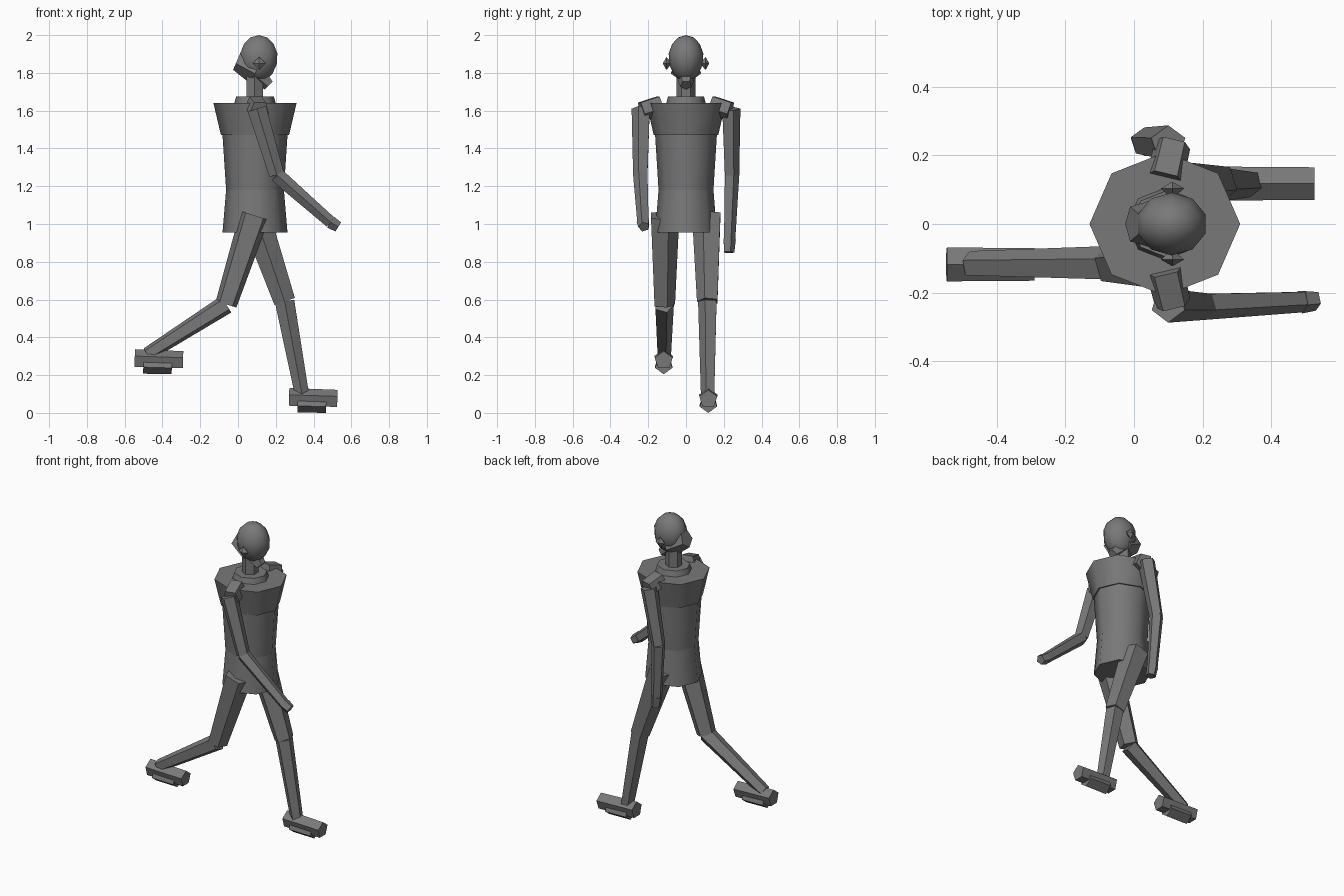
import bpy, bmesh, math
from mathutils import Vector

cube = bpy.data.objects.get("Cube")
if cube:
    bpy.data.objects.remove(cube, do_unlink=True)

grey = bpy.data.materials.new("mid_grey")
grey.use_nodes = True
colour = (0.19, 0.19, 0.19, 1)
grey.diffuse_color = colour
grey.node_tree.nodes["Principled BSDF"].inputs["Base Color"].default_value = colour


def finish(name, bm, smooth=False):
    bmesh.ops.recalc_face_normals(bm, faces=bm.faces)
    mesh = bpy.data.meshes.new(name)
    bm.to_mesh(mesh)
    bm.free()
    mesh.materials.append(grey)
    obj = bpy.data.objects.new(name, mesh)
    bpy.context.collection.objects.link(obj)
    if smooth:
        bpy.ops.object.select_all(action="DESELECT")
        obj.select_set(True)
        bpy.context.view_layer.objects.active = obj
        bpy.ops.object.shade_smooth_by_angle(angle=math.radians(50))
    return obj


def segment(name, a, b, ra, rb, sides=5, ridge=(0, 1, 0), squash=1.0, smooth=False):
    """Tapered prism from a to b, with one edge turned towards ridge."""
    a, b = Vector(a), Vector(b)
    axis = (b - a).normalized()
    u = Vector(ridge)
    u = (u - axis * u.dot(axis)).normalized()
    v = axis.cross(u)
    bm = bmesh.new()
    rings = []
    for centre, r in ((a, ra), (b, rb)):
        ring = []
        for i in range(sides):
            t = math.tau * i / sides
            ring.append(bm.verts.new(centre + r * (u * math.cos(t) + v * math.sin(t) * squash)))
        rings.append(ring)
        bm.faces.new(ring)
    for i in range(sides):
        j = (i + 1) % sides
        bm.faces.new((rings[0][i], rings[0][j], rings[1][j], rings[1][i]))
    return finish(name, bm, smooth)


# Torso: stacked eight-sided drums
CX = 0.09
for name, z0, z1, r0, r1 in (("hips", 0.955, 1.18, 0.172, 0.153),
                             ("waist", 1.18, 1.47, 0.153, 0.172),
                             ("chest", 1.47, 1.64, 0.18, 0.22),
                             ("collar", 1.64, 1.675, 0.11, 0.1)):
    segment(name, (CX, 0, z0), (CX, 0, z1), r0, r1, 8, (1, 0, 0), 0.95, True)
segment("neck", (0.088, 0, 1.66), (0.088, 0, 1.8), 0.05, 0.05, 6, (0, 1, 0))

# Head
bm = bmesh.new()
bmesh.ops.create_uvsphere(bm, u_segments=10, v_segments=7, radius=1)
for vert in bm.verts:
    x, y, z = vert.co
    narrow = 1 + 0.12 * min(z, 0)
    vert.co = (0.11 + 0.106 * x * narrow, 0.094 * y * narrow, 1.875 + 0.125 * z)
finish("head", bm, True)
segment("back_of_head", (0.10, 0, 1.82), (-0.005, 0, 1.865), 0.085, 0.053, 5, (0, 0, -1))
segment("jaw", (0.10, 0, 1.80), (0.165, 0, 1.735), 0.055, 0.032, 5, (0, 0, -1))

for side, s in (("left", 1), ("right", -1)):
    # Ears: two pyramids base to base
    for part, y in (("inner", 0.075), ("outer", 0.122)):
        segment(f"{side}_ear_{part}", (0.112, s * 0.104, 1.85), (0.112, s * y, 1.85),
                0.034, 0.002, 4, (0, 0, 1))
    # Shoulders
    segment(f"{side}_shoulder", (0.09, s * 0.135, 1.63), (0.114, s * 0.235, 1.60),
            0.058, 0.055, 5, (0, 0, -1))

# Arms: shoulder, elbow, wrist, fingertip
arms = {"left": [(0.10, 0.235, 1.61), (0.03, 0.24, 1.26), (0.05, 0.228, 0.92), (0.06, 0.226, 0.85)],
        "right": [(0.10, -0.235, 1.61), (0.205, -0.238, 1.26), (0.49, -0.225, 1.01), (0.53, -0.223, 0.985)]}
for side, (shoulder, elbow, wrist, tip) in arms.items():
    out = (0, 1 if side == "left" else -1, 0)
    segment(f"{side}_upper_arm", shoulder, elbow, 0.053, 0.042, ridge=out)
    segment(f"{side}_forearm", elbow, wrist, 0.042, 0.033, ridge=out)
    segment(f"{side}_hand", wrist, tip, 0.036, 0.03, ridge=out)

# Legs: hip, knee, ankle, then heel of the foot
legs = {"left": [(0.09, 0.115, 1.045), (0.247, 0.118, 0.59), (0.34, 0.118, 0.09), (0.27, 0.118, 0.08)],
        "right": [(0.088, -0.118, 1.045), (-0.063, -0.118, 0.575), (-0.48, -0.118, 0.31), (-0.547, -0.118, 0.285)]}
for side, (hip, knee, ankle, heel) in legs.items():
    inward = (0, -1 if side == "left" else 1, 0)
    segment(f"{side}_thigh", hip, knee, 0.083, 0.06, ridge=inward)
    segment(f"{side}_shin", knee, ankle, 0.054, 0.039, ridge=inward)
    heel = Vector(heel)
    toe = heel + Vector((0.256, 0, -0.008))
    segment(f"{side}_foot", heel, toe, 0.052, 0.05, ridge=(0, 0, 1))
    drop = Vector((0, 0, -0.026))
    segment(f"{side}_sole", heel.lerp(toe, 0.18) + drop, heel.lerp(toe, 0.77) + drop,
            0.05, 0.048, 5, (0, 0, -1))
